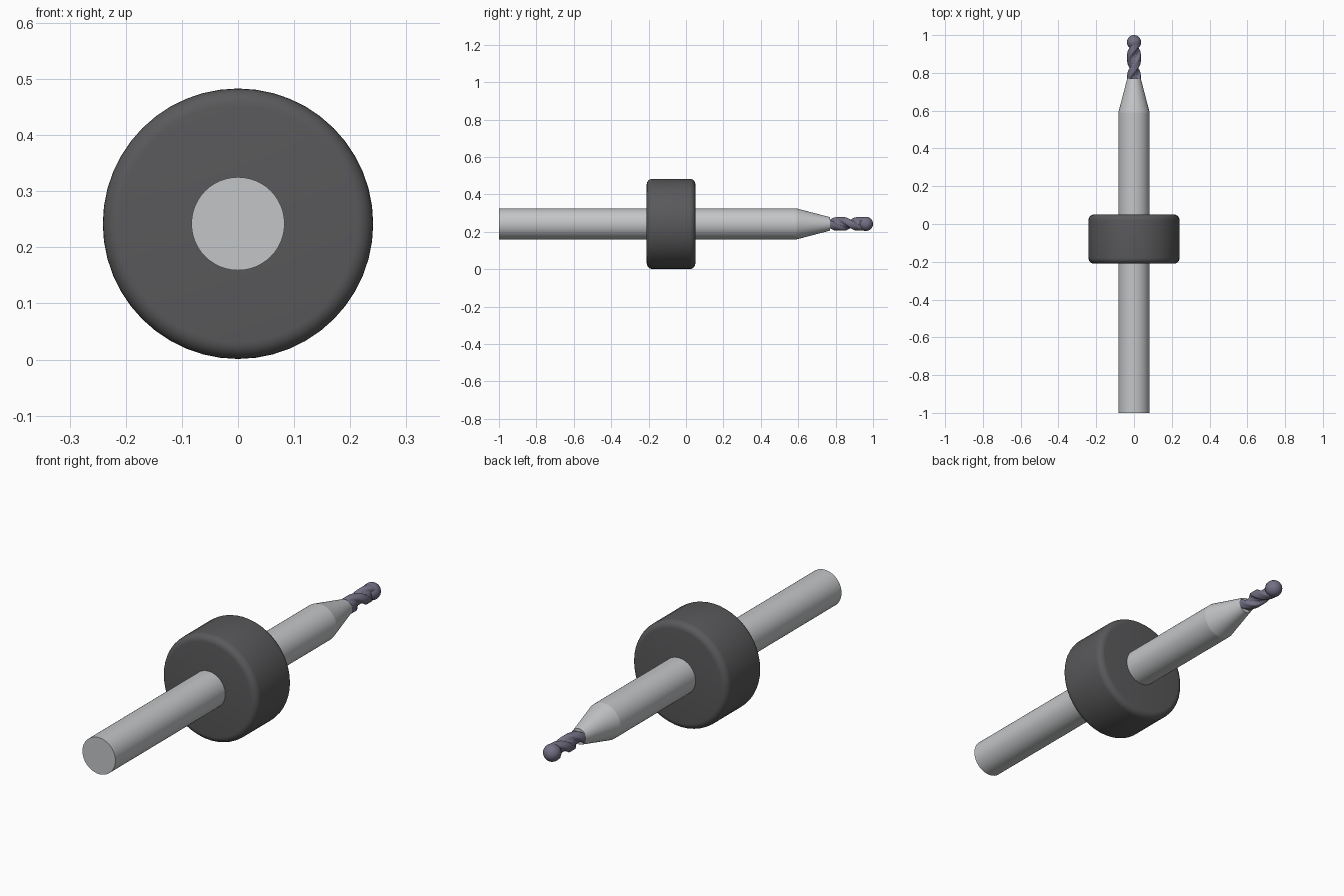
import bpy
import math

if "Cube" in bpy.data.objects:
    bpy.data.objects.remove(bpy.data.objects["Cube"], do_unlink=True)

AXIS_Z = 0.242


def material(name, r, g, b):
    m = bpy.data.materials.new(name)
    m.use_nodes = True
    m.diffuse_color = (r, g, b, 1)
    m.node_tree.nodes["Principled BSDF"].inputs["Base Color"].default_value = (r, g, b, 1)
    return m


def sweep(name, sections, mat, sides=48, shape=None, angle=35):
    """Skin rings along y; each section is (y, radius), shaped by an optional rule."""
    verts, faces = [], []
    for y, r in sections:
        for i in range(sides):
            a = 2 * math.pi * i / sides
            rad = shape(r, a, y) if shape else r
            verts.append((rad * math.cos(a), y, AXIS_Z + rad * math.sin(a)))
    for k in range(len(sections) - 1):
        for i in range(sides):
            j = (i + 1) % sides
            p, q = k * sides, (k + 1) * sides
            faces.append((p + i, q + i, q + j, p + j))
    faces.append(tuple(range(sides)))
    faces.append(tuple(reversed(range(len(verts) - sides, len(verts)))))
    mesh = bpy.data.meshes.new(name)
    mesh.from_pydata(verts, [], faces)
    mesh.materials.append(mat)
    obj = bpy.data.objects.new(name, mesh)
    bpy.context.collection.objects.link(obj)
    bpy.ops.object.select_all(action="DESELECT")
    obj.select_set(True)
    bpy.context.view_layer.objects.active = obj
    bpy.ops.object.shade_smooth_by_angle(angle=math.radians(angle))
    return obj


steel = material("bright steel", 0.55, 0.56, 0.57)
rubber = material("dark grey collar", 0.10, 0.10, 0.105)
carbide = material("violet grey carbide", 0.17, 0.16, 0.23)

# Straight shank and tapered neck
sweep("shank", [(-1, 0.083), (0.59, 0.083)], steel)
sweep("tapered_neck", [(0.59, 0.083), (0.77, 0.036)], steel)

# Depth collar with rounded rims
rim = 0.03
arc = [math.pi / 2 * i / 6 for i in range(7)]
front = [(-0.21 + rim * (1 - math.sin(t)), 0.241 - rim * (1 - math.cos(t))) for t in reversed(arc)]
back = [(0.05 - rim * (1 - math.sin(t)), 0.241 - rim * (1 - math.cos(t))) for t in arc]
sweep("depth_collar", front + back, rubber)


# Two-flute helical cutter
def fluted(r, a, y):
    lobe = abs(math.cos(a + 2 * math.pi * y / 0.22))
    return r * (0.58 + 0.42 * min(1, max(0, (lobe - 0.45) / 0.35)))


sweep("helical_flutes", [(0.76 + 0.2 * k / 60, 0.036) for k in range(61)], carbide, 48, fluted)

# Ball nose
bpy.ops.mesh.primitive_uv_sphere_add(segments=32, ring_count=16, radius=0.038,
                                     location=(0, 0.962, AXIS_Z), rotation=(math.pi / 2, 0, 0))
ball = bpy.context.object
ball.name = "ball_nose"
ball.data.materials.append(carbide)
bpy.ops.object.shade_smooth_by_angle(angle=math.radians(35))
